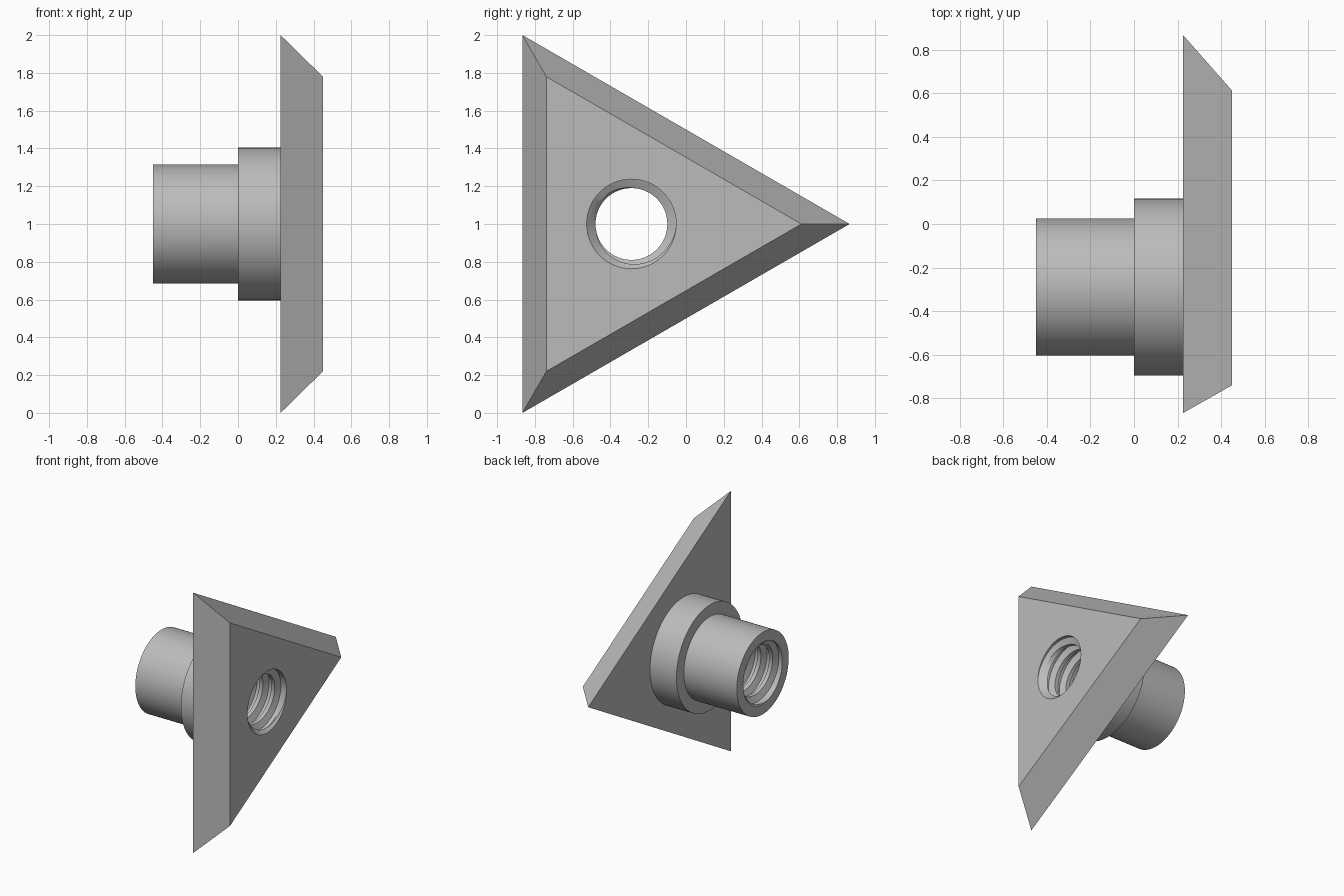
import bpy, bmesh, math

cube = bpy.data.objects.get("Cube")
if cube:
    bpy.data.objects.remove(cube, do_unlink=True)

SIDES = 96
CY, CZ = -0.289, 1.0          # bore axis runs along x
END = 0.45                    # half length of the bore
MAJOR, MINOR, PITCH = 0.237, 0.19, 0.1

steel = bpy.data.materials.new("grey steel")
steel.use_nodes = True
grey = (0.5, 0.5, 0.5, 1)
steel.diffuse_color = grey
steel.node_tree.nodes["Principled BSDF"].inputs["Base Color"].default_value = grey


def point(x, r, a):
    return (x, CY + r * math.cos(a), CZ + r * math.sin(a))


def triangle(radius, a):
    """Radius of a triangle outline at angle a, with one corner at angle 0."""
    third = math.tau / 3
    return radius * 0.5 / math.cos(a % third - third / 2)


def finish(name, bm):
    bmesh.ops.remove_doubles(bm, verts=bm.verts, dist=0.0002)
    bmesh.ops.dissolve_degenerate(bm, edges=bm.edges, dist=0.0002)
    mesh = bpy.data.meshes.new(name)
    bm.to_mesh(mesh)
    bm.free()
    mesh.materials.append(steel)
    obj = bpy.data.objects.new(name, mesh)
    bpy.context.collection.objects.link(obj)
    bpy.ops.object.select_all(action="DESELECT")
    obj.select_set(True)
    bpy.context.view_layer.objects.active = obj
    bpy.ops.object.shade_smooth_by_angle(angle=math.radians(25))


def skin(name, rows):
    """Join neighbouring rows of points with quads."""
    bm = bmesh.new()
    grid = [[bm.verts.new(p) for p in row] for row in rows]
    for low, high in zip(grid, grid[1:]):
        for i in range(SIDES):
            bm.faces.new((low[i], low[i + 1], high[i + 1], high[i]))
    finish(name, bm)


def turned(name, sections):
    """Rings around the bore axis: (x, radius, is triangular)."""
    angles = [math.tau * (i % SIDES) / SIDES for i in range(SIDES + 1)]
    skin(name, [[point(x, triangle(r, a) if tri else r, a) for a in angles]
                for x, r, tri in sections])


# Stepped sleeve with its open end
turned("sleeve", [(-END, MAJOR, False), (-END, 0.315, False), (0, 0.315, False)])
turned("collar", [(0, 0.315, False), (0, 0.405, False), (0.225, 0.405, False)])

# Bevelled triangular plate with a round opening
turned("triangular_plate", [(0.225, 0.405, False), (0.225, 1.155, True),
                            (END, 0.9, True), (END, MAJOR, False)])

# Internal thread: trapezoid profile swept along a helix, opened out at both ends
profile = [(0.0, MINOR), (0.3, MINOR), (0.5, MAJOR), (0.8, MAJOR)]
rows = []
for turn in range(-2, 11):
    for step, radius in profile:
        row = []
        for i in range(SIDES + 1):
            x = -END + PITCH * (turn + step + i / SIDES)
            x = max(-END, min(END, x))
            r = max(radius, MAJOR - (END - abs(x)))
            row.append(point(x, r, math.tau * i / SIDES))
        rows.append(row[::-1])
skin("bore_thread", rows)
